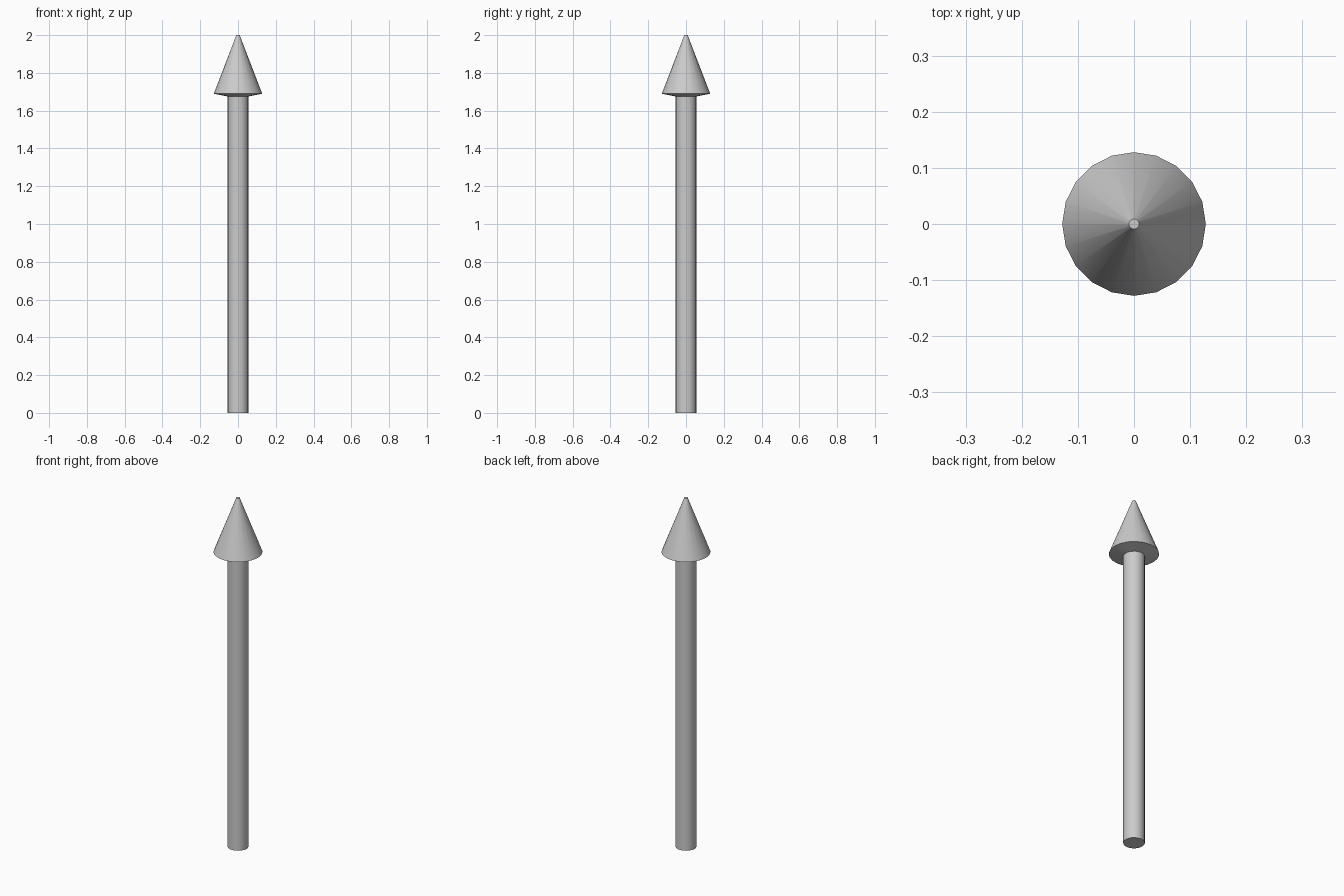
import bpy, bmesh, math

if "Cube" in bpy.data.objects:
    bpy.data.objects.remove(bpy.data.objects["Cube"])

SIDES = 20


def lathe(name, profile):
    """Revolve (radius, z) points, listed bottom to top, into a capped solid."""
    bm = bmesh.new()
    rings = [[bm.verts.new((r * math.cos(math.tau * i / SIDES),
                            r * math.sin(math.tau * i / SIDES), z))
              for i in range(SIDES)] for r, z in profile]
    for low, high in zip(rings, rings[1:]):
        for i in range(SIDES):
            j = (i + 1) % SIDES
            bm.faces.new((low[i], low[j], high[j], high[i]))
    bm.faces.new(rings[0][::-1])
    bm.faces.new(rings[-1])
    mesh = bpy.data.meshes.new(name)
    bm.to_mesh(mesh)
    bm.free()
    obj = bpy.data.objects.new(name, mesh)
    bpy.context.collection.objects.link(obj)
    bpy.ops.object.select_all(action='DESELECT')
    obj.select_set(True)
    bpy.context.view_layer.objects.active = obj
    bpy.ops.object.shade_smooth_by_angle(angle=math.radians(30))
    return obj


# Straight shaft, slightly dished-down head underside, cone with a tiny flat tip
lathe("arrow", [(0.055, 0.0), (0.055, 1.675), (0.128, 1.69), (0.009, 2.0)])
